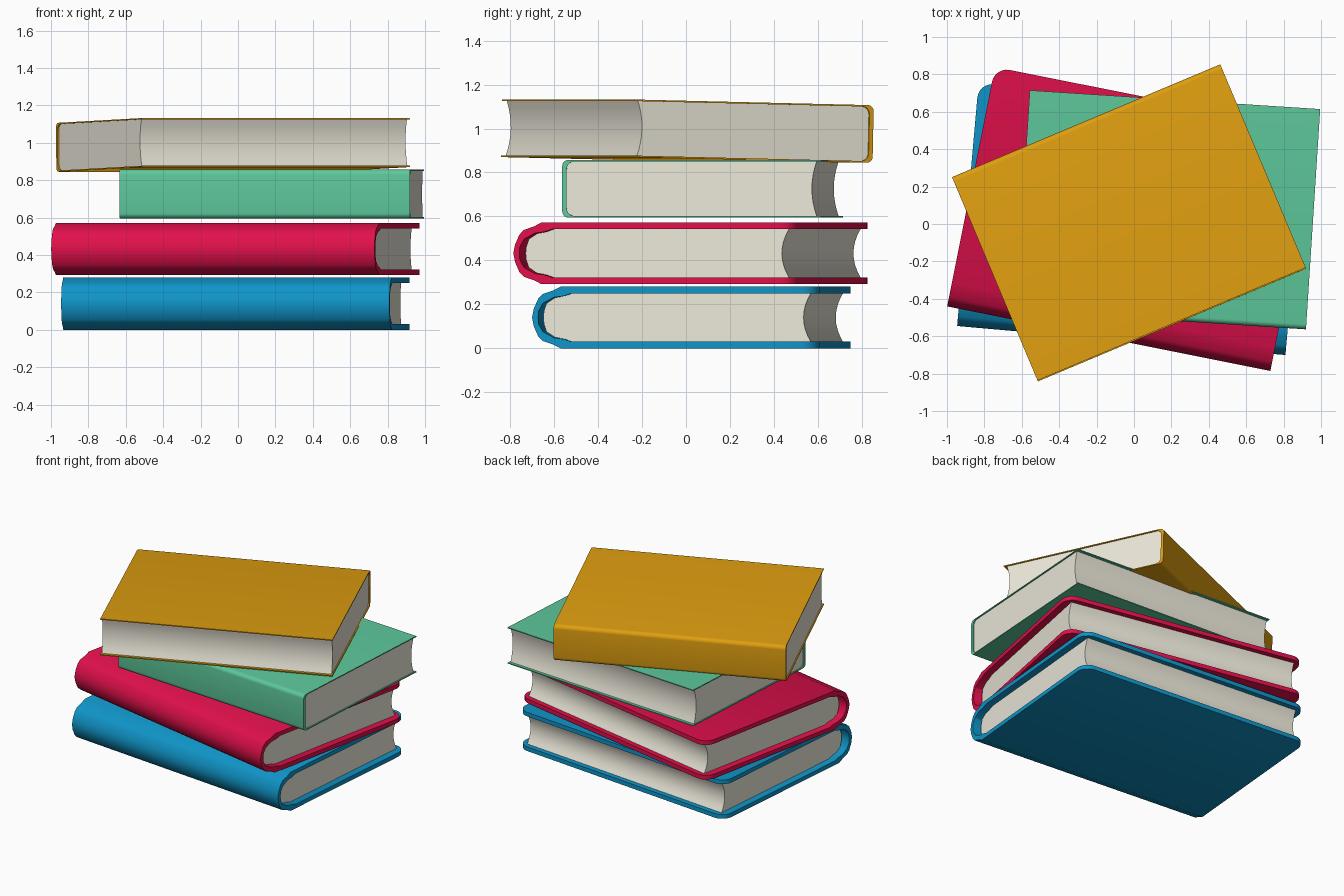
import bpy, bmesh
from math import radians, sin, cos, pi

if "Cube" in bpy.data.objects:
    bpy.data.objects.remove(bpy.data.objects["Cube"])

PAGE = (0.84, 0.81, 0.70)


def material(name, rgb):
    m = bpy.data.materials.new(name)
    m.diffuse_color = (*rgb, 1)
    m.use_nodes = True
    m.node_tree.nodes["Principled BSDF"].inputs["Base Color"].default_value = m.diffuse_color
    return m


def mirrored(half):
    """Half profile from the fore edge (z > 0) to the spine, continued below."""
    return half + [(y, -z) for y, z in reversed(half) if abs(z) > 1e-6]


def arc(cy, cz, ry, rz, n=5):
    """Quarter arc from straight up (+z) to the spine side (-y)."""
    return [(cy - ry * sin(pi / 2 * i / n), cz + rz * cos(pi / 2 * i / n))
            for i in range(n + 1)]


def prism(name, profile, length, mat, corner=0.0, tip=None):
    """Extrude a (depth, height) profile along x; optionally round fore corners."""
    bm = bmesh.new()
    face = bm.faces.new([bm.verts.new((-length / 2, y, z)) for y, z in profile])
    out = bmesh.ops.extrude_face_region(bm, geom=[face])
    moved = [g for g in out["geom"] if isinstance(g, bmesh.types.BMVert)]
    bmesh.ops.translate(bm, verts=moved, vec=(length, 0, 0))
    bmesh.ops.recalc_face_normals(bm, faces=bm.faces)
    if corner:
        edges = [e for e in bm.edges
                 if all(abs(v.co.y - tip) < 1e-5 for v in e.verts)
                 and abs(e.verts[0].co.x - e.verts[1].co.x) < 1e-5]
        bmesh.ops.bevel(bm, geom=edges, offset=corner, segments=6,
                        profile=0.5, affect='EDGES')
    bmesh.ops.triangulate(bm, faces=[f for f in bm.faces if len(f.verts) > 4])
    mesh = bpy.data.meshes.new(name)
    bm.to_mesh(mesh)
    bm.free()
    mesh.materials.append(mat)
    obj = bpy.data.objects.new(name, mesh)
    bpy.context.collection.objects.link(obj)
    bpy.ops.object.select_all(action='DESELECT')
    obj.select_set(True)
    bpy.context.view_layer.objects.active = obj
    bpy.ops.object.shade_smooth_by_angle(angle=radians(30))
    return obj


def pages_profile(back, depth, height, hollow, n=8):
    """Page block: shaped spine side plus a hollow fore edge."""
    fore = [(depth - hollow * (1 - (1 - 2 * i / n) ** 2), -height + 2 * height * i / n)
            for i in range(n + 1)]
    return mirrored(back) + fore


def place(objs, loc, angle, tilt=0.0):
    for o in objs:
        o.location = loc
        o.rotation_euler = (tilt, 0, radians(angle))


def hardback(name, rgb, loc, angle):
    """Thick boards, faceted round spine, rounded fore corners."""
    D, h = 1.305, 0.14
    outer = [(D, h), (0.13, h), (0.095, 0.122), (0.05, 0.107),
             (0.028, 0.085), (0.008, 0.04), (0, 0)]
    inner = [(D, 0.11), (0.18, 0.11), (0.145, 0.098), (0.10, 0.092),
             (0.05, 0.065), (0.03, 0.03), (0.028, 0)]
    back = [(0.18, 0.11), (0.145, 0.098), (0.10, 0.09),
            (0.062, 0.065), (0.05, 0.03), (0.047, 0)]
    cover = prism(name + "_cover", mirrored(outer) + mirrored(inner)[::-1],
                  1.762, material(name, rgb), 0.08, D)
    pages = prism(name + "_pages", pages_profile(back, D - 0.036, 0.11, 0.033),
                  1.662, paper)
    place([cover, pages], loc, angle)


def thin_book(name, rgb, loc, angle, tilt=0.0):
    """Thin covers, squared spine with small rounded edges."""
    D, h, t, s = 1.18, 0.131, 0.007, 0.02
    outer = [(D, h)] + arc(0.028, h - 0.028, 0.028, 0.028)
    back = arc(0.055, h - t - 0.035, 0.055 - s, 0.035)
    inner = [(D, h - t)] + back
    cover = prism(name + "_cover", mirrored(outer) + mirrored(inner)[::-1],
                  1.556, material(name, rgb))
    pages = prism(name + "_pages", pages_profile(back, D - 0.02, h - t, 0.022),
                  1.54, paper)
    place([cover, pages], loc, angle, tilt)


paper = material("paper", PAGE)

# stack from the bottom up
hardback("blue_book", (0.005, 0.30, 0.58), (-0.068, -0.623, 0.14), -5.05)
hardback("red_book", (0.75, 0.005, 0.07), (-0.135, -0.613, 0.432), -11.3)
thin_book("green_book", (0.11, 0.58, 0.33), (0.143, -0.513, 0.726), -3.7)
thin_book("yellow_book", (0.73, 0.34, 0.005), (-0.255, 0.55, 0.975), 202.8, 0.022)
